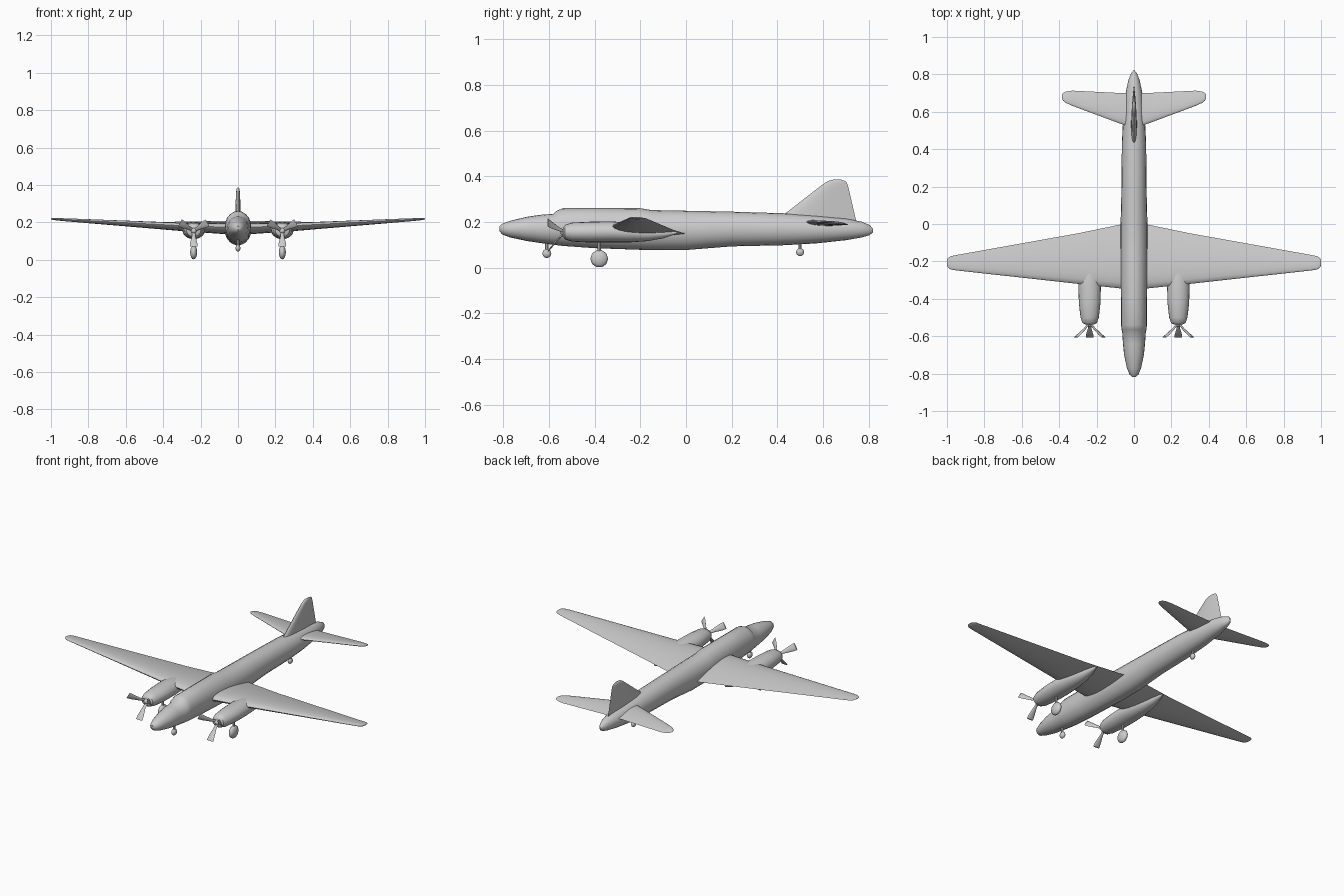
import bpy, bmesh, math
from mathutils import Vector, Matrix

cube = bpy.data.objects.get("Cube")
if cube:
    bpy.data.objects.remove(cube, do_unlink=True)

grey = bpy.data.materials.new("light_grey")
grey.use_nodes = True
tone = (0.6, 0.6, 0.6, 1)
grey.diffuse_color = tone
grey.node_tree.nodes["Principled BSDF"].inputs["Base Color"].default_value = tone


def finish(name, bm, mirror=False, angle=40):
    bmesh.ops.recalc_face_normals(bm, faces=bm.faces)
    mesh = bpy.data.meshes.new(name)
    bm.to_mesh(mesh)
    bm.free()
    mesh.materials.append(grey)
    obj = bpy.data.objects.new(name, mesh)
    bpy.context.collection.objects.link(obj)
    bpy.ops.object.select_all(action="DESELECT")
    obj.select_set(True)
    bpy.context.view_layer.objects.active = obj
    bpy.ops.object.shade_smooth_by_angle(angle=math.radians(angle))
    if mirror:
        obj.modifiers.new("Mirror", "MIRROR")
    return obj


def loft(bm, rings):
    loops = [[bm.verts.new(p) for p in ring] for ring in rings]
    n = len(loops[0])
    for a, b in zip(loops, loops[1:]):
        for i in range(n):
            j = (i + 1) % n
            bm.faces.new((a[i], a[j], b[j], b[i]))
    bm.faces.new(loops[0])
    bm.faces.new(loops[-1])


def hull(stations, x=0, sides=20):
    """Elliptical rings from (y, bottom, top, half width)."""
    rings = []
    for y, low, high, half in stations:
        ring = []
        for i in range(sides):
            a = math.tau * i / sides
            ring.append((x + half * math.cos(a), y, (low + high) / 2 + (high - low) / 2 * math.sin(a)))
        rings.append(ring)
    return rings


def foil(span, lead, trail, z_lead, z_trail, thick, upright=False, n=20):
    """Aerofoil ring at one span position; upright swaps it into a fin."""
    ring = []
    for i in range(n):
        a = math.tau * i / n
        c = (1 - math.cos(a)) / 2
        h = 1.3 * thick * math.sqrt(c) * (1 - c) * (1 if a < math.pi else -1)
        y = lead + (trail - lead) * c
        across = z_lead + (z_trail - z_lead) * c + h
        ring.append((across, y, span) if upright else (span, y, across))
    return ring


# Fuselage with the raised cabin step
bm = bmesh.new()
loft(bm, hull([
    (-.818, .16, .18, .008), (-.805, .145, .192, .024), (-.77, .132, .205, .038),
    (-.70, .117, .222, .053), (-.64, .108, .231, .059), (-.58, .10, .236, .063),
    (-.565, .098, .25, .067), (-.54, .095, .26, .069), (-.40, .085, .261, .07),
    (-.20, .078, .26, .073), (-.15, .077, .252, .073), (0, .077, .249, .072),
    (.10, .085, .247, .069), (.20, .093, .245, .067), (.43, .098, .238, .065),
    (.57, .106, .228, .058), (.70, .12, .215, .045), (.77, .132, .201, .03),
    (.805, .142, .186, .016), (.82, .156, .17, .004)]))
finish("fuselage", bm)

# Tapered main wings
bm = bmesh.new()
loft(bm, [foil(*s) for s in [
    (0, -.352, .012, .172, .145, .058), (.3, -.32, -.05, .182, .163, .042),
    (.95, -.248, -.166, .217, .212, .014), (.98, -.243, -.172, .218, .215, .011),
    (.995, -.232, -.182, .219, .217, .008), (1.0, -.22, -.195, .219, .218, .003)]])
finish("wings", bm, True)

# Tailplane
bm = bmesh.new()
loft(bm, [foil(*s) for s in [
    (0, .51, .70, .2, .187, .024), (.07, .535, .70, .2, .187, .022),
    (.33, .632, .713, .199, .188, .014), (.365, .648, .708, .198, .19, .012),
    (.38, .66, .70, .196, .192, .008), (.386, .672, .69, .195, .193, .003)]])
finish("tailplane", bm, True)

# Vertical fin
bm = bmesh.new()
loft(bm, [foil(*s, upright=True) for s in [
    (.19, .38, .749, 0, 0, .032), (.237, .435, .738, 0, 0, .03),
    (.35, .58, .712, 0, 0, .022), (.372, .61, .705, 0, 0, .018),
    (.381, .628, .695, 0, 0, .014), (.385, .645, .68, 0, 0, .005)]])
finish("tail_fin", bm)

# Engine nacelles, tapering under the wing
HUB = Vector((.237, -.535, .155))
bm = bmesh.new()
loft(bm, hull([
    (-.538, .135, .175, .022), (-.53, .123, .187, .038), (-.50, .114, .197, .049),
    (-.42, .11, .201, .058), (-.33, .11, .203, .06), (-.24, .111, .195, .052),
    (-.17, .116, .18, .04), (-.10, .128, .168, .025), (-.04, .148, .158, .005)], HUB.x))
finish("engine_nacelles", bm, True)

# Three flared, forward-swept blades around each hub
bm = bmesh.new()
for k in range(3):
    turn = Matrix.Translation(HUB) @ Matrix.Rotation(math.tau * k / 3, 4, "Y")
    rings = []
    for r, y, half, t in [(0, .01, .007, .007), (.03, -.025, .01, .006),
                          (.065, -.055, .019, .005), (.085, -.07, .021, .003)]:
        rings.append([turn @ Vector((half * math.cos(a), y + t * math.sin(a), -r))
                      for a in (math.tau * i / 10 for i in range(10))])
    loft(bm, rings)
bmesh.ops.create_uvsphere(bm, u_segments=12, v_segments=8, radius=.016,
                          matrix=Matrix.Translation(HUB))
finish("propellers", bm, True)


# Landing gear
def gear(name, x, y, z, radius, half, top, mirror=False):
    bm = bmesh.new()
    place = Matrix.Translation((x, y, z)) @ Matrix.Rotation(math.pi / 2, 4, "Y")
    bmesh.ops.create_uvsphere(bm, u_segments=10, v_segments=8, radius=1,
                              matrix=place @ Matrix.Diagonal((radius, radius, half, 1)))
    finish(name + "_wheel", bm, mirror, 60)
    bm = bmesh.new()
    bmesh.ops.create_cone(bm, cap_ends=True, segments=8, radius1=.007, radius2=.007,
                          depth=top - z, matrix=Matrix.Translation((x, y, (top + z) / 2)))
    finish(name + "_strut", bm, mirror)


gear("main", HUB.x, -.38, .039, .039, .019, .13, True)
gear("nose", 0, -.61, .062, .02, .013, .12)
gear("tail", 0, .5, .068, .018, .012, .12)
